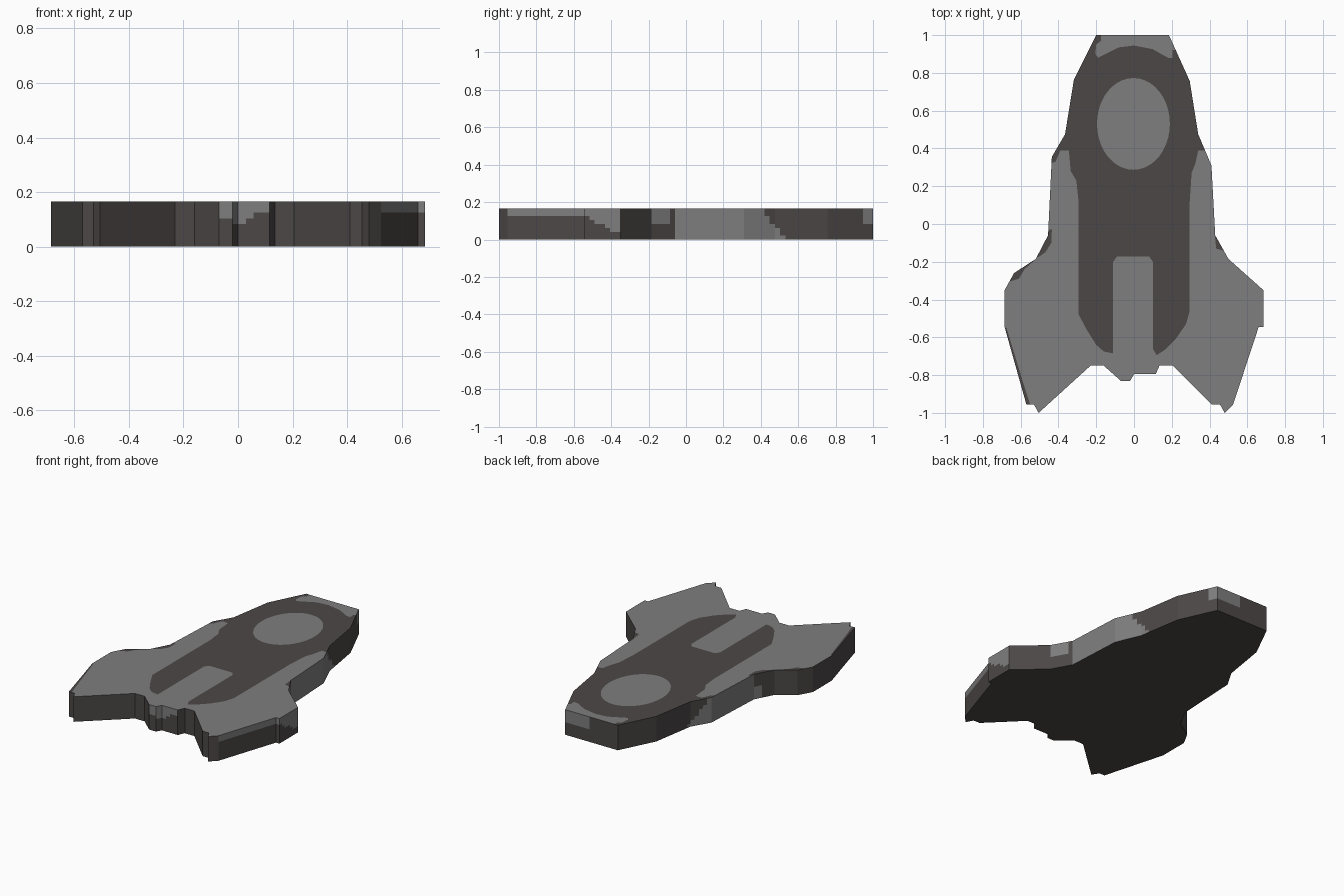
import bpy, bmesh, math
from mathutils import Vector
from mathutils.geometry import delaunay_2d_cdt

if "Cube" in bpy.data.objects:
    bpy.data.objects.remove(bpy.data.objects["Cube"])

H = 0.166       # plate thickness
ROWS = 8        # wall rows, used for the paint edge on the sides

# Plan outline of the ship, clockwise from the nose
OUTLINE = [(-.20, 1), (.185, 1), (.295, .757), (.34, .475), (.41, .31), (.43, -.06),
           (.50, -.185), (.685, -.35), (.685, -.545), (.66, -.545), (.525, -.955),
           (.48, -1), (.455, -.955), (.41, -.955), (.205, -.75), (.135, -.75),
           (.115, -.795), (0, -.795), (-.02, -.83), (-.07, -.83), (-.16, -.75),
           (-.23, -.75), (-.505, -1), (-.53, -.955), (-.57, -.955), (-.685, -.545),
           (-.685, -.35), (-.635, -.26), (-.52, -.185), (-.455, -.06), (-.435, .355),
           (-.365, .475), (-.318, .765)][::-1]

# Dark fuselage paint, running past the hull edge where it reaches it
FUSELAGE = [(-.50, .30), (-.415, .33), (-.39, .39), (-.345, .39), (-.335, .28), (-.305, .23),
            (-.295, .13), (-.295, -.475), (-.25, -.56), (-.20, -.64), (-.16, -.675),
            (-.11, -.685), (-.11, -.20), (-.09, -.172), (.08, -.172), (.10, -.20),
            (.10, -.66), (.12, -.695), (.165, -.665), (.22, -.61), (.275, -.53),
            (.295, -.46), (.295, .12), (.305, .27), (.325, .32), (.34, .39), (.50, .39),
            (.50, .92), (.205, .92), (.205, .88), (.18, .88), (.10, .925), (0, .945),
            (-.08, .935), (-.14, .905), (-.19, .88), (-.205, .90), (-.20, .95),
            (-.175, .97), (-.175, 1.1), (-.50, 1.1)]
# Small dark edge marks on the wings
MARKS = [[(-.71, -.55), (-.675, -.55), (-.59, -.83), (-.55, -.955), (-.60, -.97)],
         [(-.66, -.305), (-.61, -.29), (-.58, -.24), (-.53, -.195), (-.58, -.17), (-.68, -.22)],
         [(-.48, -.03), (-.435, -.03), (-.437, -.1), (-.47, -.15), (-.505, -.175), (-.55, -.15)],
         [(.45, -.04), (.428, -.06), (.435, -.13), (.47, -.14), (.52, -.17)]]
# Grey cockpit oval
COCKPIT = [(-.003 + .193 * math.cos(k * math.pi / 20), .53 + .243 * math.sin(k * math.pi / 20))
           for k in range(40)]


def inside(p, poly):
    hit = False
    for (ax, ay), (bx, by) in zip(poly, poly[1:] + poly[:1]):
        if (ay > p[1]) != (by > p[1]) and p[0] < ax + (p[1] - ay) / (by - ay) * (bx - ax):
            hit = not hit
    return hit


def split(poly, step):
    out = []
    for a, b in zip(poly, poly[1:] + poly[:1]):
        a, b = Vector(a), Vector(b)
        n = max(1, math.ceil((b - a).length / step))
        out += [tuple(a.lerp(b, k / n)) for k in range(n)]
    return out


def top_is_dark(p):
    if inside(p, COCKPIT):
        return False
    return any(inside(p, m) for m in [FUSELAGE] + MARKS)


def wall_is_dark(x, y, z):
    t = z / H
    if y < -.7 and abs(x) < .25:                    # tail
        return not (-.07 < x < .11 and t > .5 + abs(x) * 3)
    if x > 0:                                       # right side
        if x < .52 and y < -.7:
            return True
        if y < -.55:
            return t < .8
        if y < -.35:
            return t < .75 - (y + .55) * 3
        if y < -.185:
            return True
        if y < -.06:
            return not (y < -.08 and t > .45)
        if y < .6:
            return t > (.54 - y) / .14
        return not (y > .95 and t > .5)
    if y < -.12:                                    # left side
        return True
    return t > (.50 - y) / .14 or (y < -.06 and t > .5)


def material(name, rgb):
    m = bpy.data.materials.new(name)
    m.diffuse_color = (*rgb, 1)
    m.use_nodes = True
    m.node_tree.nodes["Principled BSDF"].inputs["Base Color"].default_value = m.diffuse_color
    return m


ring = split(OUTLINE, .03)
bm = bmesh.new()

# Top: flat face cut along the paint edges
pts, edges = [], []
for loop in [ring, FUSELAGE, COCKPIT] + MARKS:
    s, n = len(pts), len(loop)
    pts += [Vector(p) for p in loop]
    edges += [(s + k, s + (k + 1) % n) for k in range(n)]
cv, _, cf = delaunay_2d_cdt(pts, edges, [], 0, 1e-5, False)[:3]
top = [bm.verts.new((v.x, v.y, H)) for v in cv]
for f in cf:
    c = sum((cv[k] for k in f), Vector((0, 0))) / len(f)
    if inside(c, OUTLINE):
        face = bm.faces.new([top[k] for k in f])
        face.material_index = int(top_is_dark(c))
        face.normal_update()
        if face.normal.z < 0:
            face.normal_flip()
bmesh.ops.delete(bm, geom=[v for v in bm.verts if not v.link_faces], context='VERTS')

# Side walls in rows
rows = [[bm.verts.new((x, y, H * r / ROWS)) for x, y in ring] for r in range(ROWS + 1)]
n = len(ring)
for r in range(ROWS):
    for k in range(n):
        j = (k + 1) % n
        face = bm.faces.new((rows[r][k], rows[r][j], rows[r + 1][j], rows[r + 1][k]))
        face.material_index = int(wall_is_dark(*face.calc_center_median()))

# Dark underside
face = bm.faces.new(rows[0][::-1])
face.material_index = 1
bmesh.ops.triangulate(bm, faces=[face])
bmesh.ops.remove_doubles(bm, verts=bm.verts[:], dist=1e-5)

mesh = bpy.data.meshes.new("ship_hull")
bm.to_mesh(mesh)
bm.free()
mesh.materials.append(material("light_grey", (.21, .21, .21)))
mesh.materials.append(material("dark_warm_grey", (.072, .064, .062)))
bpy.context.collection.objects.link(bpy.data.objects.new("ship_hull", mesh))
